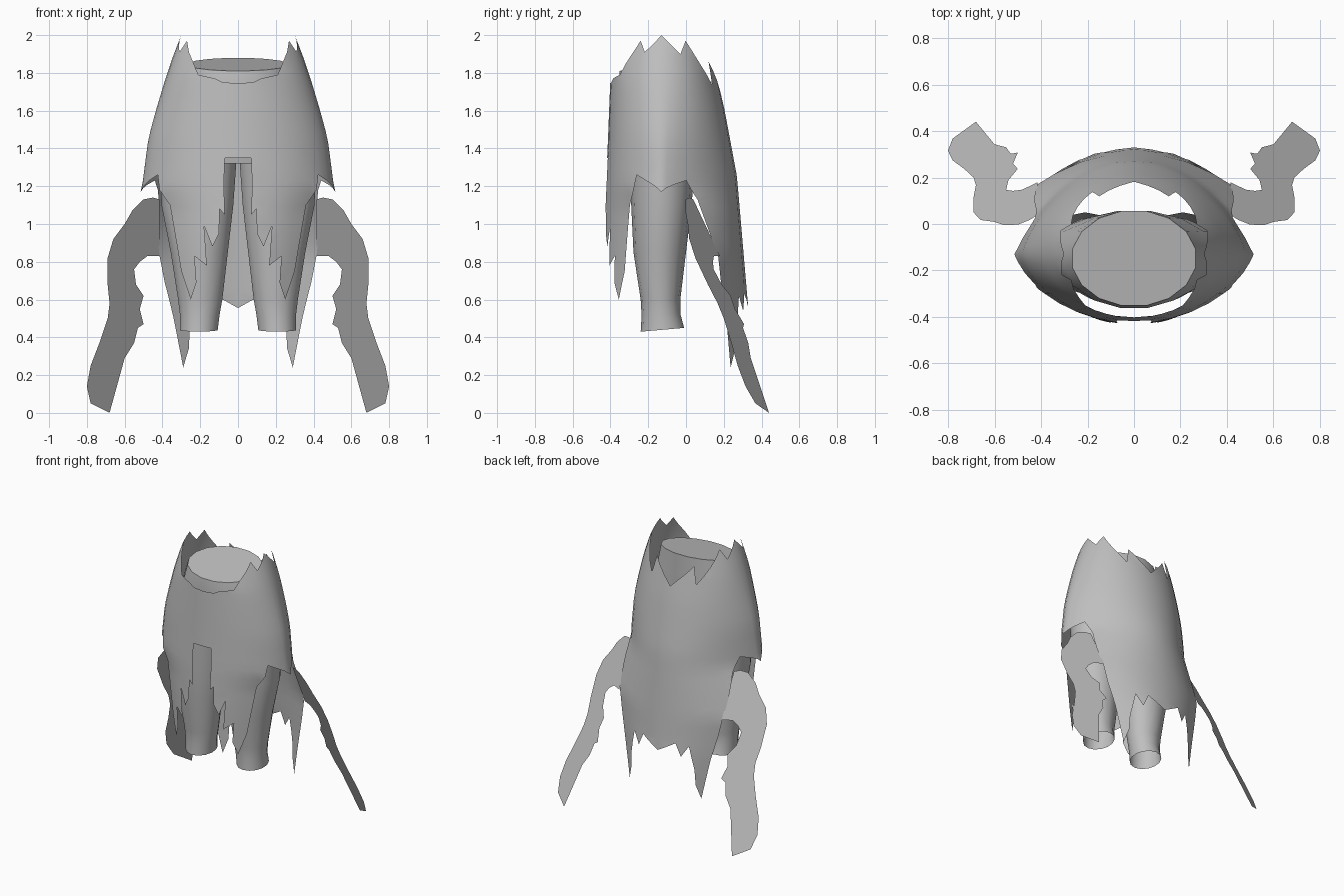
import bpy, bmesh, math
from mathutils import Vector
from mathutils.geometry import delaunay_2d_cdt

if "Cube" in bpy.data.objects:
    bpy.data.objects.remove(bpy.data.objects["Cube"])

mat = bpy.data.materials.new("grey_cloth")
mat.diffuse_color = (0.52, 0.52, 0.52, 1)
mat.use_nodes = True
mat.node_tree.nodes["Principled BSDF"].inputs["Base Color"].default_value = mat.diffuse_color


def lerp_table(table, z):
    """Linear lookup in (z, value) pairs sorted upward."""
    if z <= table[0][0]:
        return table[0][1]
    for (z0, v0), (z1, v1) in zip(table, table[1:]):
        if z <= z1:
            return v0 + (v1 - v0) * (z - z0) / (z1 - z0)
    return table[-1][1]


def finish(name, bm, mirror=True):
    me = bpy.data.meshes.new(name)
    bm.to_mesh(me)
    bm.free()
    ob = bpy.data.objects.new(name, me)
    bpy.context.collection.objects.link(ob)
    me.materials.append(mat)
    if mirror:
        m = ob.modifiers.new("mirror", 'MIRROR')
        m.merge_threshold = 0.0005
    bpy.context.view_layer.objects.active = ob
    ob.select_set(True)
    bpy.ops.object.shade_smooth_by_angle(angle=math.radians(50))
    ob.select_set(False)
    return ob


# Cloak cross-section: half width, front depth, back depth and roundness by height
UPPER_W = [(1.18, .51), (1.45, .475), (1.6, .435), (1.75, .39), (1.9, .34), (2.0, .30)]
WIDTH_F = [(.6, .40), (1.1, .465)] + UPPER_W
WIDTH_B = [(.24, .56), (.83, .68), (1.0, .60)] + UPPER_W
DEPTH_F = [(.6, .31), (.92, .305), (1.1, .30), (1.4, .285), (1.78, .27), (2.0, .22)]
DEPTH_B = [(.24, .47), (.55, .46), (.9, .43), (1.25, .40), (1.6, .335), (1.86, .275), (2.0, .25)]
ROUND_F = [(1.18, 1.28), (1.8, 1.05)]
ROUND_B = [(1.18, 1.6), (1.8, 1.0)]
MID_Y = -.13
A_SCALE = .4      # unrolled width per radian


def unroll(x, z, back):
    w = lerp_table(WIDTH_B if back else WIDTH_F, z)
    a = math.asin(min(1, x / w))
    return Vector(((math.pi - a if back else a) * A_SCALE, z))


def wrap(p):
    a, z = p[0] / A_SCALE, p[1]
    back = a > math.pi / 2
    w = lerp_table(WIDTH_B if back else WIDTH_F, z)
    c = abs(math.cos(a))
    if back:
        y = MID_Y + lerp_table(DEPTH_B, z) * c ** lerp_table(ROUND_B, z)
    else:
        y = MID_Y - lerp_table(DEPTH_F, z) * c ** lerp_table(ROUND_F, z)
    return Vector((w * math.sin(a), y, z))


# Torn edges of the right half, (x, z)
front_hem = [(0, 1.35), (.07, 1.35), (.07, 1.05), (.098, 1.08), (.10, .95), (.135, .88),
             (.18, .99), (.165, .78), (.23, .83), (.22, .69), (.25, .60), (.30, .75),
             (.36, 1.1), (.425, 1.26), (.51, 1.17)]
back_hem = [(.44, 1.23), (.42, 1.13), (.415, .83), (.39, .70), (.345, .52), (.29, .24),
            (.26, .34), (.255, .45), (.22, .62), (.17, .54), (.13, .63), (.08, .60), (0, .555)]
back_rim = [(0, 1.70), (.06, 1.76), (.15, 1.86), (.18, 1.74), (.27, 1.97), (.315, 1.9)]
front_rim = [(.30, 2.0), (.31, 1.91), (.27, 1.97), (.235, 1.85), (.21, 1.79), (.12, 1.77),
             (.08, 1.75), (0, 1.745)]
corners = ([unroll(x, z, False) for x, z in front_hem] + [unroll(x, z, True) for x, z in back_hem]
           + [unroll(x, z, True) for x, z in back_rim] + [unroll(x, z, False) for x, z in front_rim])

# Outline with long edges divided, plus a regular grid inside
pts = []
for p, q in zip(corners, corners[1:] + corners[:1]):
    n = max(1, math.ceil((q - p).length / .09))
    pts += [p.lerp(q, i / n) for i in range(n)]
n = len(pts)
edges = [(i, (i + 1) % n) for i in range(n)]
outline = list(pts)
for i in range(1, 18):
    for j in range(26):
        g = Vector((math.pi * A_SCALE * i / 18, .3 + j * .066))
        if min((g - o).length for o in outline) > .028:
            pts.append(g)
flat, _, tris, *_ = delaunay_2d_cdt(pts, edges, [], 1, 1e-5)
bm = bmesh.new()
vs = [bm.verts.new(wrap(p)) for p in flat]
for t in tris:
    bm.faces.new([vs[i] for i in t])
bmesh.ops.delete(bm, geom=[v for v in bm.verts if not v.link_faces], context='VERTS')
finish("torn_cloak", bm)

# Long torn streamers, cut from a slanted flat sheet
strip = [(.415, 1.13), (.45, 1.14), (.50, 1.13), (.56, 1.07), (.60, 1.0), (.66, .92), (.69, .82),
         (.69, .68), (.68, .58), (.69, .50), (.73, .38), (.78, .25), (.80, .14), (.78, .05),
         (.68, 0), (.72, .10), (.70, .18), (.65, .26), (.60, .29), (.55, .37), (.53, .45),
         (.50, .47), (.52, .55), (.50, .62), (.54, .68), (.55, .76), (.52, .80), (.48, .83),
         (.415, .83)]
bm = bmesh.new()
f = bm.faces.new([bm.verts.new((x, .44 - .49 * (x - .68) - .47 * z, z)) for x, z in strip])
bmesh.ops.triangulate(bm, faces=[f])
finish("side_streamers", bm)


def loft(name, rings, sides, cap, mirror):
    """Tube through rings (z, x0, x1, y0, y1, tilt), listed from the top down."""
    bm = bmesh.new()
    loops = []
    for z, x0, x1, y0, y1, tilt in rings:
        loop = []
        for k in range(sides):
            a = 2 * math.pi * (k + .5) / sides
            loop.append(bm.verts.new(((x0 + x1) / 2 + (x1 - x0) / 2 * math.cos(a),
                                      (y0 + y1) / 2 + (y1 - y0) / 2 * math.sin(a),
                                      z + tilt * math.sin(a))))
        loops.append(loop)
    for up, lo in zip(loops, loops[1:]):
        for k in range(sides):
            m = (k + 1) % sides
            bm.faces.new((up[k], lo[k], lo[m], up[m]))
    if cap:
        bm.faces.new(loops[0])
    return finish(name, bm, mirror)


# Body under the cloak, closed by a tilted flat top
loft("torso", [(1.845, -.27, .27, -.355, .06, .035), (1.72, -.305, .305, -.365, .06, .02),
               (1.55, -.36, .36, -.35, .06, 0), (1.32, -.41, .41, -.30, .05, 0)], 16, True, False)

# Legs, open at the bottom
loft("legs", [(1.38, .0, .42, -.30, .05, 0), (1.1, .02, .41, -.29, .03, 0),
              (.85, .05, .36, -.278, 0, 0), (.6, .08, .32, -.24, -.03, 0),
              (.52, .095, .31, -.235, -.03, .005), (.44, .105, .31, -.24, -.01, .01)], 14, False, True)
